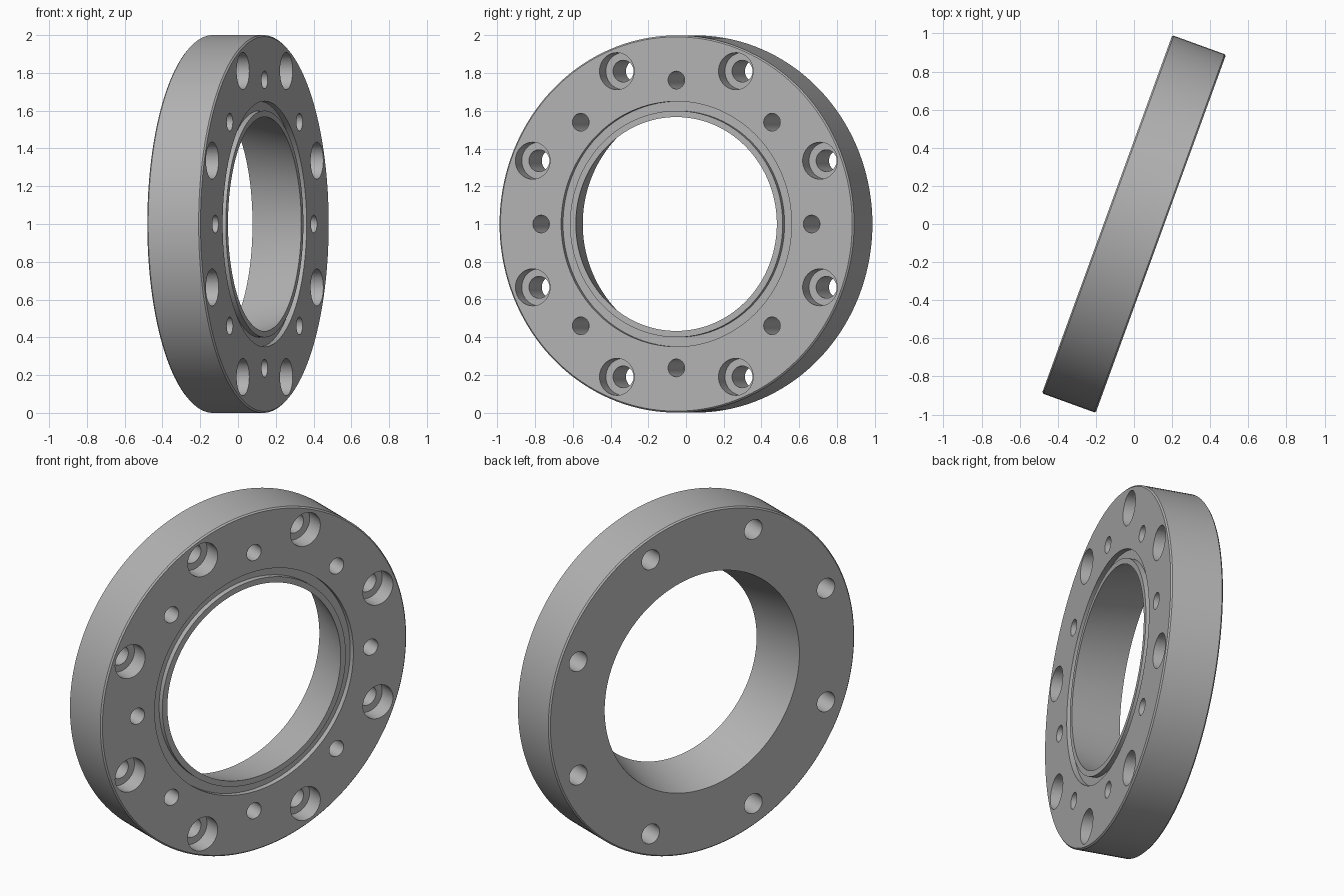
import bpy, bmesh, math
from mathutils import Matrix

cube = bpy.data.objects.get("Cube")
if cube:
    bpy.data.objects.remove(cube, do_unlink=True)

HALF = 0.15       # half thickness
BEVEL = 0.008     # rim edge break
PLACE = (Matrix.Translation((0, 0, 1)) @ Matrix.Rotation(math.radians(-20), 4, 'Z')
         @ Matrix.Rotation(math.radians(90), 4, 'Y'))

steel = bpy.data.materials.new("grey metal")
steel.use_nodes = True
colour = (0.45, 0.45, 0.45, 1)
steel.diffuse_color = colour
steel.node_tree.nodes["Principled BSDF"].inputs["Base Color"].default_value = colour


def lathe(bm, profile, sides, centre=(0, 0), closed=False):
    """Revolve (radius, height) points round z; open profiles get end caps."""
    rings = []
    for r, z in profile:
        rings.append([bm.verts.new((centre[0] + r * math.cos(math.tau * i / sides),
                                    centre[1] + r * math.sin(math.tau * i / sides), z))
                      for i in range(sides)])
    pairs = list(zip(rings, rings[1:]))
    if closed:
        pairs.append((rings[-1], rings[0]))
    else:
        bm.faces.new(rings[0])
        bm.faces.new(rings[-1])
    for a, b in pairs:
        for i in range(sides):
            j = (i + 1) % sides
            bm.faces.new((a[i], a[j], b[j], b[i]))


def make_object(bm, name):
    bmesh.ops.recalc_face_normals(bm, faces=bm.faces)
    mesh = bpy.data.meshes.new(name)
    bm.to_mesh(mesh)
    bm.free()
    mesh.transform(PLACE)
    mesh.materials.append(steel)
    obj = bpy.data.objects.new(name, mesh)
    bpy.context.collection.objects.link(obj)
    return obj


# Flange ring: tapered bore, seal groove on the front, softened rim
bm = bmesh.new()
lathe(bm, [(0.637, -HALF), (1 - BEVEL, -HALF), (1, -HALF + BEVEL),
           (1, HALF - BEVEL), (1 - BEVEL, HALF),
           (0.65, HALF), (0.65, HALF - 0.03), (0.60, HALF - 0.03),
           (0.60, HALF), (0.567, HALF)], 144, closed=True)
ring = make_object(bm, "flange_ring")

# Eight counterbored through holes and eight blind holes
bm = bmesh.new()
for k in range(8):
    a = math.radians(45 * k + 22.5)
    lathe(bm, [(0.058, -0.3), (0.058, HALF - 0.1), (0.098, HALF - 0.1), (0.098, 0.3)],
          40, (0.877 * math.cos(a), 0.877 * math.sin(a)))
    b = math.radians(45 * k)
    lathe(bm, [(0.047, HALF - 0.25), (0.047, 0.3)], 32,
          (0.763 * math.cos(b), 0.763 * math.sin(b)))
cutter = make_object(bm, "bolt_hole_cutter")
cutter.hide_render = True

cut = ring.modifiers.new("bolt holes", 'BOOLEAN')
cut.operation = 'DIFFERENCE'
cut.solver = 'EXACT'
cut.object = cutter

bpy.ops.object.select_all(action='DESELECT')
bpy.context.view_layer.objects.active = ring
ring.select_set(True)
bpy.ops.object.modifier_apply(modifier=cut.name)
bpy.data.objects.remove(cutter, do_unlink=True)
bpy.ops.object.shade_smooth_by_angle(angle=math.radians(30))
